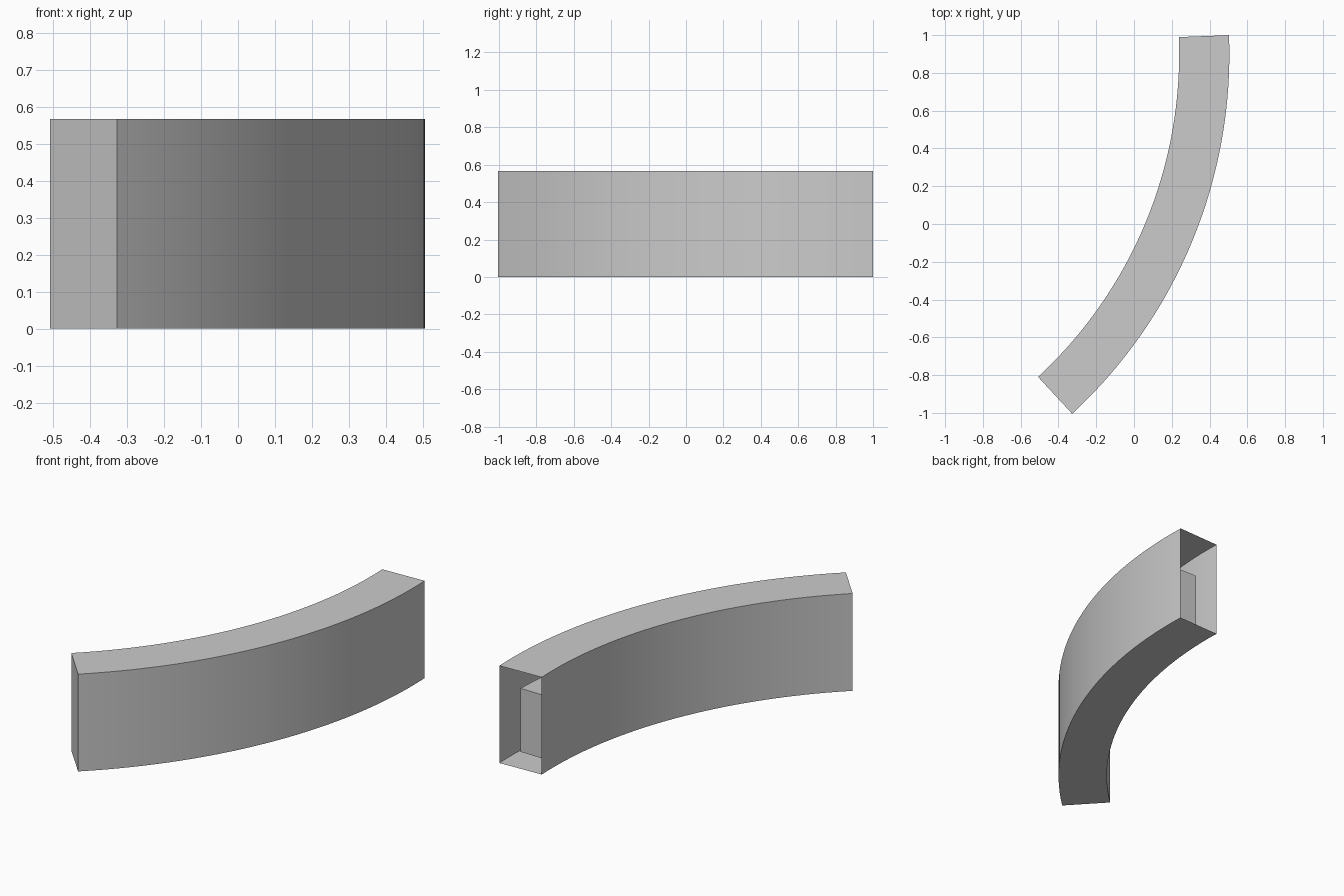
import bpy, bmesh, math

if "Cube" in bpy.data.objects:
    bpy.data.objects.remove(bpy.data.objects["Cube"])

CX, CY = -2.091, 0.90          # centre of the bend
R_IN, R_OUT = 2.33, 2.596
A_BACK, A_FRONT = math.radians(2.2), math.radians(-47.2)
H = 0.567


def bent_box(name, r0, r1, a0, a1, z0, z1, drop=0.0, steps=32,
             cap_start=True, cap_end=True):
    """Sweep a rectangle along the arc from angle a0 to a1."""
    bm = bmesh.new()
    rings = []
    for i in range(steps + 1):
        t = i / steps
        a = a0 + (a1 - a0) * t
        rings.append([bm.verts.new((CX + r * math.cos(a), CY + r * math.sin(a), z - drop * t))
                      for r, z in ((r0, z0), (r1, z0), (r1, z1), (r0, z1))])
    for p, q in zip(rings, rings[1:]):
        for k in range(4):
            n = (k + 1) % 4
            bm.faces.new((p[k], p[n], q[n], q[k]))
    if cap_start:
        bm.faces.new(rings[0][::-1])
    if cap_end:
        bm.faces.new(rings[-1])
    bmesh.ops.recalc_face_normals(bm, faces=bm.faces[:])
    me = bpy.data.meshes.new(name)
    bm.to_mesh(me)
    bm.free()
    ob = bpy.data.objects.new(name, me)
    bpy.context.collection.objects.link(ob)
    bpy.ops.object.select_all(action='DESELECT')
    ob.select_set(True)
    bpy.context.view_layer.objects.active = ob
    bpy.ops.object.shade_smooth_by_angle(angle=math.radians(30))
    return ob


# Thin curved shell, open at the back end
bent_box("curved_casing", R_IN, R_OUT, A_BACK, A_FRONT, 0.0, H, cap_start=False)

# Smaller curved core inside the casing, set back from the opening
bent_box("inner_core", R_IN + 0.05, R_OUT - 0.05,
         A_BACK - 0.12 / 2.46, A_FRONT + 0.02, 0.03, 0.4, drop=0.028)
